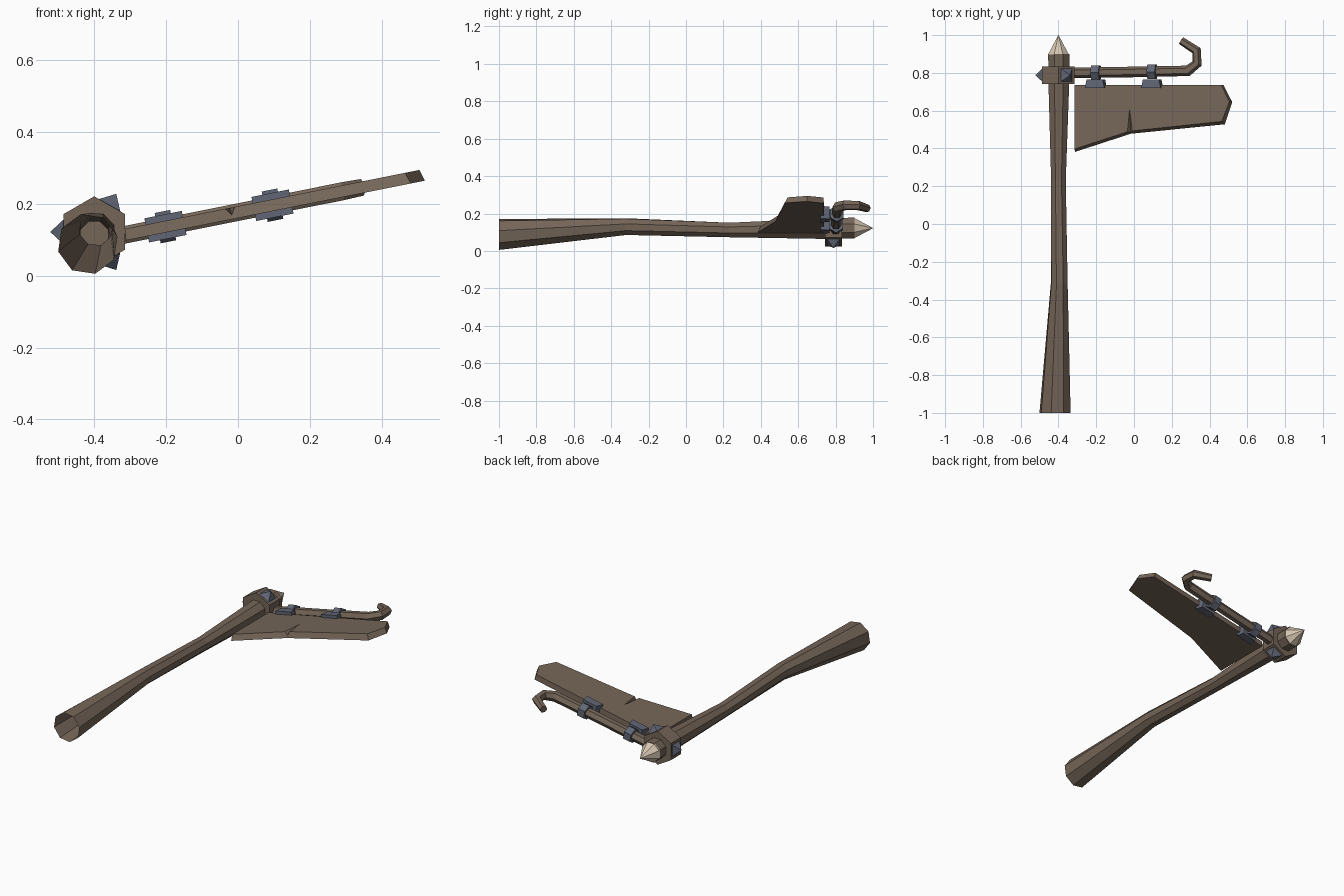
import bpy, bmesh, math
from mathutils import Vector, Matrix

if "Cube" in bpy.data.objects:
    bpy.data.objects.remove(bpy.data.objects["Cube"])


def material(name, rgb):
    m = bpy.data.materials.new(name)
    m.diffuse_color = (*rgb, 1)
    m.use_nodes = True
    m.node_tree.nodes["Principled BSDF"].inputs["Base Color"].default_value = m.diffuse_color
    return m


WOOD = material("weathered wood", (0.178, 0.132, 0.098))
METAL = material("slate metal", (0.120, 0.134, 0.178))
BONE = material("pale tip", (0.68, 0.57, 0.45))

# The arm and board lie in a plane tilted about y
TILT = math.atan(0.2)
UP = Vector((-math.sin(TILT), 0, math.cos(TILT)))
ALONG = Vector((math.cos(TILT), 0, math.sin(TILT)))


def tilted(x, y, w=0.0):
    return Vector((x, y, 0.115 + 0.2 * (x + 0.31))) + UP * w


def finish(name, bm, mat):
    bmesh.ops.recalc_face_normals(bm, faces=bm.faces[:])
    me = bpy.data.meshes.new(name)
    bm.to_mesh(me)
    bm.free()
    me.materials.append(mat)
    ob = bpy.data.objects.new(name, me)
    bpy.context.collection.objects.link(ob)
    return ob


def ring(center, a, b, r, sides, phase=0.0):
    return [center + (a * math.cos(t) + b * math.sin(t)) * r
            for t in (math.radians(phase) + math.tau * i / sides for i in range(sides))]


def loft(name, rings, mat, cap_start=True, cap_end=True):
    bm = bmesh.new()
    vs = [[bm.verts.new(p) for p in r] for r in rings]
    n = len(vs[0])
    for r0, r1 in zip(vs, vs[1:]):
        for i in range(n):
            j = (i + 1) % n
            bm.faces.new((r0[i], r0[j], r1[j], r1[i]))
    if cap_start:
        bm.faces.new(vs[0])
    if cap_end:
        bm.faces.new(vs[-1])
    return finish(name, bm, mat)


X, Y, Z = Vector((1, 0, 0)), Vector((0, 1, 0)), Vector((0, 0, 1))

# Crooked post, open at its lower end: (x, y, z, radius, phase)
post = [(-0.418, -1.0, 0.088, 0.085, 14), (-0.396, -0.32, 0.130, 0.047, 18),
        (-0.400, 0.23, 0.112, 0.042, 22.5), (-0.398, 0.73, 0.119, 0.059, 22.5),
        (-0.398, 0.90, 0.122, 0.061, 22.5)]
loft("post", [ring(Vector((x, y, z)), X, Z, r, 8, p) for x, y, z, r, p in post],
     WOOD, cap_start=False)

# Pointed tip
HUB = Vector((-0.40, 0, 0.122))
loft("post_tip", [ring(HUB + Y * y, X, Z, r, 8, 22.5)
                  for y, r in ((0.895, 0.061), (1.0, 0.0008))], BONE)

# Hexagonal collar with pyramid studs
loft("collar", [ring(HUB + Y * y, X, Z, 0.099, 6, 30) for y in (0.742, 0.835)], WOOD)
for k, ang in enumerate((60, 180, 300)):
    t = math.radians(ang)
    out = X * math.cos(t) + Z * math.sin(t)
    side = Vector((-out.z, 0, out.x))
    c = HUB + Y * 0.788
    loft(f"collar_stud_{k + 1}",
         [ring(c + out * d, side, Y, r, 4, 45)
          for d, r in ((0.08, 0.048), (0.086, 0.048), (0.122, 0.0006))], METAL)

# Arm with hooked end, swept in the tilted plane
path = [tilted(x, y) for x, y in ((-0.34, 0.80), (0.0, 0.805), (0.285, 0.811), (0.334, 0.85),
                                  (0.331, 0.918), (0.25, 0.970))]
radii = [0.028, 0.028, 0.029, 0.027, 0.026, 0.021]
rings = []
for i, p in enumerate(path):
    d0 = (p - path[max(i - 1, 0)]).normalized()
    d1 = (path[min(i + 1, len(path) - 1)] - p).normalized()
    rings.append(ring(p, (d0 + d1).normalized().cross(UP), UP, radii[i], 6))
loft("hooked_arm", rings, WOOD)

# Hanging board with chamfered edge and a crack cut into the lower side
top = [(-0.312, 0.735), (0.465, 0.735), (0.508, 0.648), (0.468, 0.543), (-0.02, 0.492),
       (-0.312, 0.397)]
bottom = [(-0.315, 0.737), (0.470, 0.737), (0.517, 0.645), (0.478, 0.528), (-0.02, 0.478),
          (-0.315, 0.382)]
bm = bmesh.new()
H = 0.016
t = [bm.verts.new(tilted(x, y, H)) for i, (x, y) in enumerate(top) if i != 4]
t1, t2, t3, t4, t6 = t
b = [bm.verts.new(tilted(x, y, -H)) for x, y in bottom]
right = bm.verts.new(tilted(-0.006, 0.493, H))
left = bm.verts.new(tilted(-0.032, 0.488, H))
deep = bm.verts.new(tilted(-0.018, 0.485, -0.004))
apex = bm.verts.new(tilted(-0.02, 0.61, H))
for f in ((t1, t2, t3, t4, right, apex, left, t6), b, (left, apex, deep), (deep, apex, right),
          (t1, t2, b[1], b[0]), (t2, t3, b[2], b[1]), (t3, t4, b[3], b[2]),
          (t4, right, deep, b[4], b[3]), (deep, left, t6, b[5], b[4]), (t6, t1, b[0], b[5])):
    bm.faces.new(f)
finish("board", bm, WOOD)

# Two hangers: a hexagonal band on the arm and a clamp on the board
for k, (x, y) in enumerate(((-0.202, 0.802), (0.096, 0.806))):
    c = tilted(x, y)
    loft(f"hanger_band_{k + 1}",
         [ring(c + ALONG * s, Y, UP, 0.043, 6, 30) for s in (-0.022, 0.022)], METAL)
    sections = []
    for yy, half in ((0.719, 0.053), (0.766, 0.043)):
        m = tilted(x, yy)
        sections.append([m + ALONG * (half * i) + UP * (0.034 * j)
                         for i, j in ((-1, -1), (1, -1), (1, 1), (-1, 1))])
    loft(f"hanger_clamp_{k + 1}", sections, METAL)
